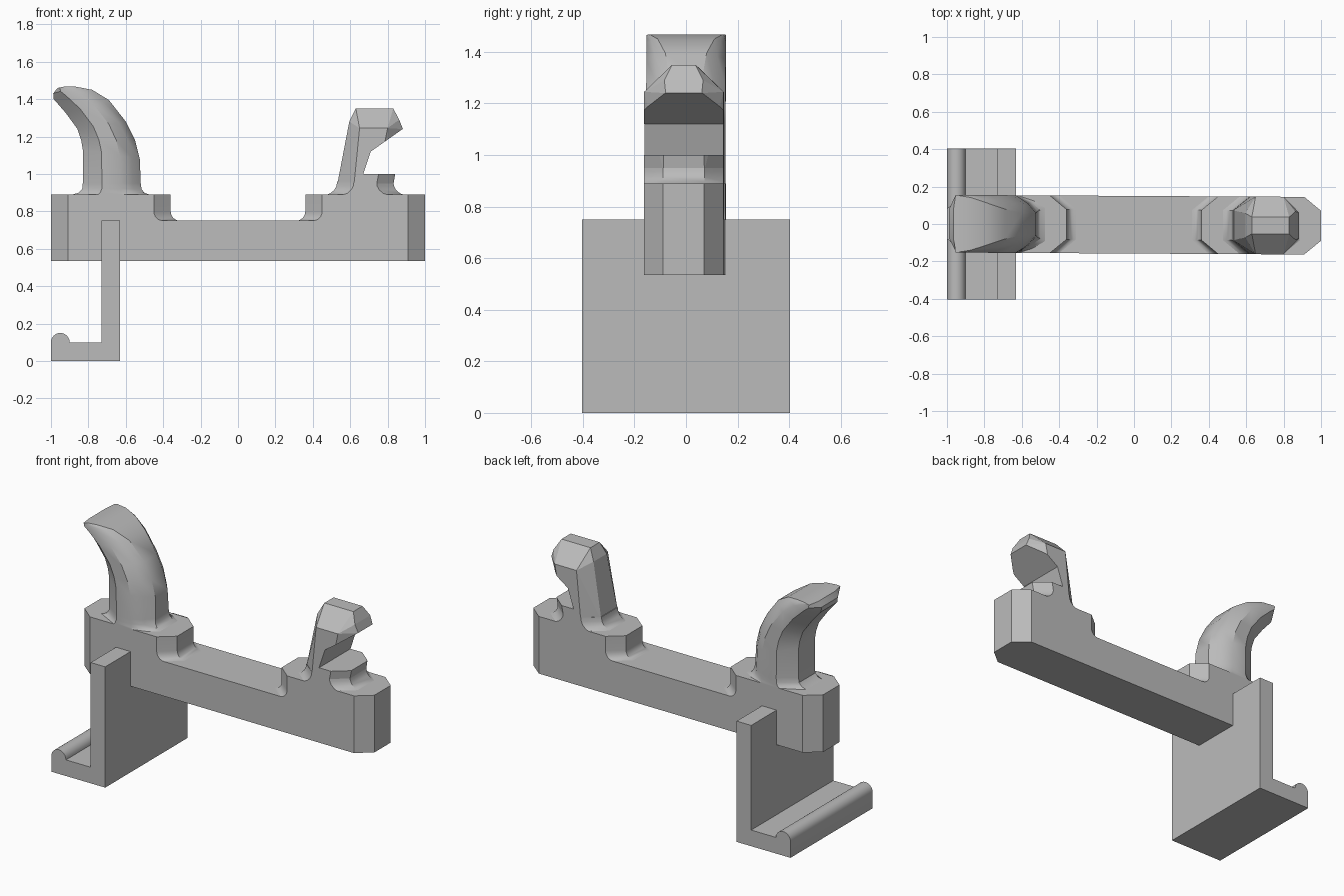
import bpy, bmesh, math
from mathutils import Vector

if "Cube" in bpy.data.objects:
    bpy.data.objects.remove(bpy.data.objects["Cube"])

grey = bpy.data.materials.new("plain grey")
grey.diffuse_color = (0.5, 0.5, 0.5, 1)
grey.use_nodes = True
grey.node_tree.nodes["Principled BSDF"].inputs["Base Color"].default_value = grey.diffuse_color
W = 0.154          # half width of the beam and posts
C = 0.08           # half width of the narrow chamfered ends


def finish(name, bm, smooth=None, skew=True):
    """Turn a bmesh into a named object; the upper body is turned very slightly."""
    bmesh.ops.recalc_face_normals(bm, faces=bm.faces)
    if skew:
        for v in bm.verts:
            v.co.y -= 0.0055 * v.co.x + 0.004
    me = bpy.data.meshes.new(name)
    bm.to_mesh(me)
    bm.free()
    me.materials.append(grey)
    ob = bpy.data.objects.new(name, me)
    bpy.context.collection.objects.link(ob)
    if smooth:
        bpy.ops.object.select_all(action='DESELECT')
        bpy.context.view_layer.objects.active = ob
        ob.select_set(True)
        bpy.ops.object.shade_smooth_by_angle(angle=math.radians(smooth))
    return ob


def loft(name, rings, **kw):
    """Skin a stack of equal-length closed rings and cap both ends."""
    bm = bmesh.new()
    vs = [[bm.verts.new(p) for p in r] for r in rings]
    n = len(vs[0])
    for a, b in zip(vs, vs[1:]):
        for i in range(n):
            j = (i + 1) % n
            bm.faces.new((a[i], a[j], b[j], b[i]))
    bm.faces.new(vs[0][::-1])
    bm.faces.new(vs[-1])
    return finish(name, bm, **kw)


def prism(name, profile, half, **kw):
    """Extrude an x-z profile symmetrically along y."""
    return loft(name, [[(x, y, z) for x, z in profile] for y in (-half, half)], **kw)


def octagon(x0, x1, z, c=0.09):
    half = [(x0, C), (x0 + c, W), (x1 - c, W), (x1, C)]
    return [(x, y, z) for x, y in half] + [(x, -y, z) for x, y in half[::-1]]


# Mounting bracket with a rounded lip
lip = [(-0.95 + 0.05 * math.cos(a), 0.1 + 0.05 * math.sin(a))
       for a in (math.pi * i / 12 for i in range(13))]
prism("bracket", [(-1, 0), (-0.63, 0), (-0.63, 0.75), (-0.73, 0.75), (-0.73, 0.1)] + lip,
      0.403, smooth=30, skew=False)

# Long beam with chamfered ends
loft("beam", [octagon(-1, 1, z) for z in (0.535, 0.75)])

# Raised end blocks, with a fillet where the inner side meets the beam
R = 0.05
for side, name in ((-1, "left_block"), (1, "right_block")):
    rings = []
    for i in range(7):
        a = math.pi / 2 * i / 6
        rings.append((R * (1 - math.sin(a)), 0.75 + R * (1 - math.cos(a))))
    rings.append((0, 0.89))
    loft(name, [[(side * x, y, z) for x, y, z in octagon(0.36 - e, 1, z)]
                for e, z in rings], smooth=30)

# Left horn: sections run from inner point to outer point, plus outer half width
sections = [
    ((-0.89, 0.888), (-0.47, 0.888), 0.09), ((-0.852, 0.90), (-0.502, 0.90), 0.075),
    ((-0.833, 0.92), (-0.516, 0.92), 0.07), ((-0.83, 0.95), (-0.52, 0.95), 0.065),
    ((-0.83, 1.13), (-0.525, 1.08), 0.06), ((-0.838, 1.18), (-0.55, 1.18), 0.06),
    ((-0.858, 1.24), (-0.60, 1.28), 0.06), ((-0.92, 1.325), (-0.69, 1.395), 0.08),
    ((-0.985, 1.40), (-0.78, 1.45), 0.11), ((-0.988, 1.43), (-0.87, 1.467), 0.14),
    ((-0.965, 1.46), (-0.93, 1.467), 0.15)]
rings = []
for p, q, r in sections:
    half = [(0, C), (0.33, W), (0.65, W), (0.86, r + (W - r) * 0.55), (1, r)]
    half += [(f, -y) for f, y in half[::-1]]
    rings.append([(p[0] + (q[0] - p[0]) * f, y, p[1] + (q[1] - p[1]) * f)
                  for f, y in half])
loft("horn", rings, smooth=35)

# Flared foot under the hook
loft("hook_foot", [octagon(0.53 - e, 0.83 + e, z) for e, z in
                   ((0.06, 0.888), (0.035, 0.897), (0.015, 0.915), (0.004, 0.935), (0, 0.96))],
     smooth=35)

# Hook: faceted leaning column with a bevelled head
pts = octagon(0.53, 0.83, 0.94)
for x, y, z in ((0.595, 0.065, 1.28), (0.63, 0.045, 1.35), (0.83, 0.045, 1.35),
                (0.65, W, 1.245), (0.80, W, 1.245), (0.862, 0.075, 1.29), (0.882, 0.07, 1.24)):
    pts += [(x, y, z), (x, -y, z)]
bm = bmesh.new()
for p in pts:
    bm.verts.new(p)
bmesh.ops.convex_hull(bm, input=bm.verts)
bmesh.ops.dissolve_limit(bm, angle_limit=0.02, verts=bm.verts, edges=bm.edges)
hook = finish("hook", bm)

# Notch cut out below the hook head
cutter = prism("notch_cutter", [(0.67, 1.0), (0.71, 1.12), (0.88, 1.24), (1.05, 1.36),
                                (1.05, 1.0)], 0.4, skew=False)
cutter.hide_render = True
mod = hook.modifiers.new("notch", 'BOOLEAN')
mod.operation = 'DIFFERENCE'
mod.solver = 'EXACT'
mod.object = cutter
bpy.context.view_layer.objects.active = hook
bpy.ops.object.modifier_apply(modifier=mod.name)
bpy.data.objects.remove(cutter)
